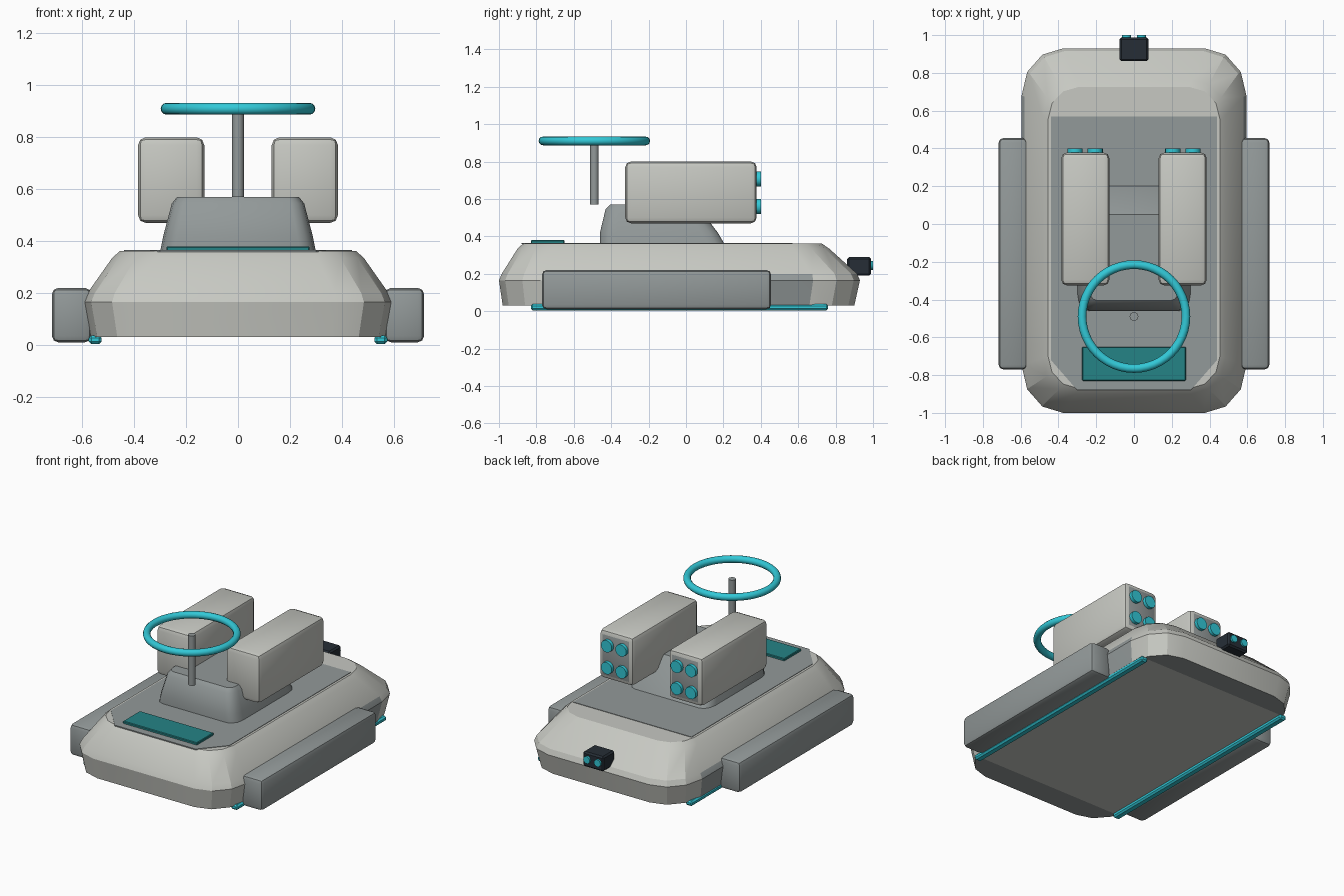
import bpy, bmesh, math
from mathutils import Vector

if "Cube" in bpy.data.objects:
    bpy.data.objects.remove(bpy.data.objects["Cube"])


def material(name, r, g, b):
    m = bpy.data.materials.new(name)
    m.use_nodes = True
    m.diffuse_color = (r, g, b, 1)
    m.node_tree.nodes["Principled BSDF"].inputs["Base Color"].default_value = (r, g, b, 1)
    return m


LIGHT = material("pale grey", 0.57, 0.58, 0.54)
GREY = material("slate grey", 0.29, 0.32, 0.32)
CYAN = material("cyan", 0.032, 0.58, 0.68)
TEAL = material("deep teal", 0.018, 0.23, 0.24)
DARK = material("charcoal", 0.019, 0.027, 0.037)


def finish(bm, name, mats, smooth=30):
    bmesh.ops.recalc_face_normals(bm, faces=bm.faces)
    me = bpy.data.meshes.new(name)
    bm.to_mesh(me)
    bm.free()
    ob = bpy.data.objects.new(name, me)
    bpy.context.collection.objects.link(ob)
    for m in mats:
        me.materials.append(m)
    if smooth:
        bpy.ops.object.select_all(action="DESELECT")
        ob.select_set(True)
        bpy.context.view_layer.objects.active = ob
        bpy.ops.object.shade_smooth_by_angle(angle=math.radians(smooth))
    return ob


def box(name, lo, hi, mats, bevel=0.0, segments=2, rule=None):
    lo, hi = Vector(lo), Vector(hi)
    bm = bmesh.new()
    bmesh.ops.create_cube(bm, size=1)
    for v in bm.verts:
        v.co = (lo + hi) / 2 + v.co * (hi - lo)
    if bevel:
        bmesh.ops.bevel(bm, geom=bm.edges[:], offset=bevel, segments=segments,
                        profile=0.5, affect="EDGES")
    bm.normal_update()
    for f in bm.faces:
        if rule and rule(f):
            f.material_index = 1
    return finish(bm, name, mats)


def cylinder(name, centre, radius, depth, axis, mat, sides=16):
    bm = bmesh.new()
    bmesh.ops.create_cone(bm, cap_ends=True, segments=sides, radius1=radius,
                          radius2=radius, depth=depth)
    turn = Vector((0, 0, 1)).rotation_difference(Vector(axis))
    for v in bm.verts:
        v.co = turn @ v.co + Vector(centre)
    return finish(bm, name, [mat], 40)


def outline(hx, y0, y1, rx, ry, steps=3):
    """Rectangle with rounded corners, counter-clockwise."""
    pts = []
    for i, (sx, y, sy) in enumerate([(1, y1, 1), (-1, y1, 1), (-1, y0, -1), (1, y0, -1)]):
        for k in range(steps + 1):
            a = math.pi / 2 * (i + k / steps)
            pts.append((sx * (hx - rx) + rx * math.cos(a), y - sy * ry + ry * math.sin(a)))
    return pts


def loft(rings):
    bm = bmesh.new()
    loops = [[bm.verts.new((x, y, z)) for x, y in pts] for z, pts in rings]
    for a, b in zip(loops, loops[1:]):
        for i in range(len(a)):
            j = (i + 1) % len(a)
            bm.faces.new((a[i], a[j], b[j], b[i]))
    bm.faces.new(loops[0][::-1])
    bm.faces.new(loops[-1])
    return bm


# Hull: rounded outline tapering to the deck, grey flat sides and underside ends
bm = loft([
    (0.03, outline(0.57, -0.98, 0.90, 0.21, 0.24)),
    (0.165, outline(0.595, -1.0, 0.93, 0.22, 0.25)),
    (0.20, outline(0.58, -0.985, 0.915, 0.21, 0.24)),
    (0.335, outline(0.485, -0.90, 0.765, 0.18, 0.19)),
    (0.362, outline(0.455, -0.87, 0.725, 0.16, 0.17)),
])
for y in (-0.82, 0.75):
    base = [f for f in bm.faces if all(v.co.z < 0.031 for v in f.verts)]
    geom = base + list({e for f in base for e in f.edges}) + list({v for f in base for v in f.verts})
    bmesh.ops.bisect_plane(bm, geom=geom, plane_co=(0, y, 0), plane_no=(0, 1, 0))
bm.normal_update()
for f in bm.faces:
    c = f.calc_center_median()
    under = c.z < 0.031 and not -0.82 < c.y < 0.75
    side = abs(f.normal.x) > 0.9 and abs(f.normal.y) < 0.05 and c.z < 0.2
    f.material_index = int(under or side)
finish(bm, "hull", [LIGHT, GREY], 20)

# Deck plate with chamfered front corners
deck = [(0.44, 0.57), (-0.44, 0.57), (-0.44, -0.72), (-0.30, -0.88), (0.30, -0.88), (0.44, -0.72)]
finish(loft([(0.358, deck), (0.365, deck)]), "deck_plate", [GREY], 0)

# Front panel
box("front_panel", (-0.275, -0.83, 0.36), (0.275, -0.65, 0.38), [TEAL], 0.004, 1)

# Centre pedestal, sloping down to the rear
bm = loft([
    (0.36, outline(0.30, -0.46, 0.205, 0.06, 0.09)),
    (0.42, outline(0.288, -0.46, 0.17, 0.06, 0.09)),
    (0.545, outline(0.255, -0.43, 0.075, 0.05, 0.07)),
    (0.57, outline(0.235, -0.405, 0.05, 0.04, 0.05)),
])
finish(bm, "pedestal", [GREY], 35)

# Paired parts on both sides
for s, side in ((1, "left"), (-1, "right")):
    def span(a, b):
        return min(s * a, s * b), max(s * a, s * b)

    x0, x1 = span(0.565, 0.717)
    box(side + "_side_pod", (x0, -0.77, 0.01), (x1, 0.455, 0.22), [GREY], 0.025)

    x0, x1 = span(0.525, 0.575)
    box(side + "_rail", (x0, -0.83, 0.003), (x1, 0.76, 0.037), [CYAN], 0.01, 1)

    x0, x1 = span(0.13, 0.385)
    box(side + "_launcher", (x0, -0.325, 0.47), (x1, 0.378, 0.80), [LIGHT, GREY], 0.03,
        rule=lambda f: f.normal.y > 0.99)

    for x in (0.205, 0.312):
        for z in (0.56, 0.707):
            cylinder(side + "_launcher_tube", (s * x, 0.385, z), 0.04, 0.03, (0, 1, 0), CYAN)

    cylinder(side + "_rear_lens", (s * 0.04, 0.985, 0.245), 0.024, 0.03, (0, 1, 0), CYAN)

# Rear sensor
box("rear_sensor", (-0.077, 0.862, 0.19), (0.077, 0.988, 0.29), [DARK], 0.01, 1)

# Mast and ring
cylinder("mast", (0, -0.49, 0.738), 0.023, 0.335, (0, 0, 1), GREY)
bpy.ops.mesh.primitive_torus_add(location=(0, -0.49, 0.91), major_radius=0.275, minor_radius=0.023,
                                 major_segments=48, minor_segments=12)
ring = bpy.context.object
ring.name = "ring"
ring.data.materials.append(CYAN)
bpy.ops.object.shade_smooth()
